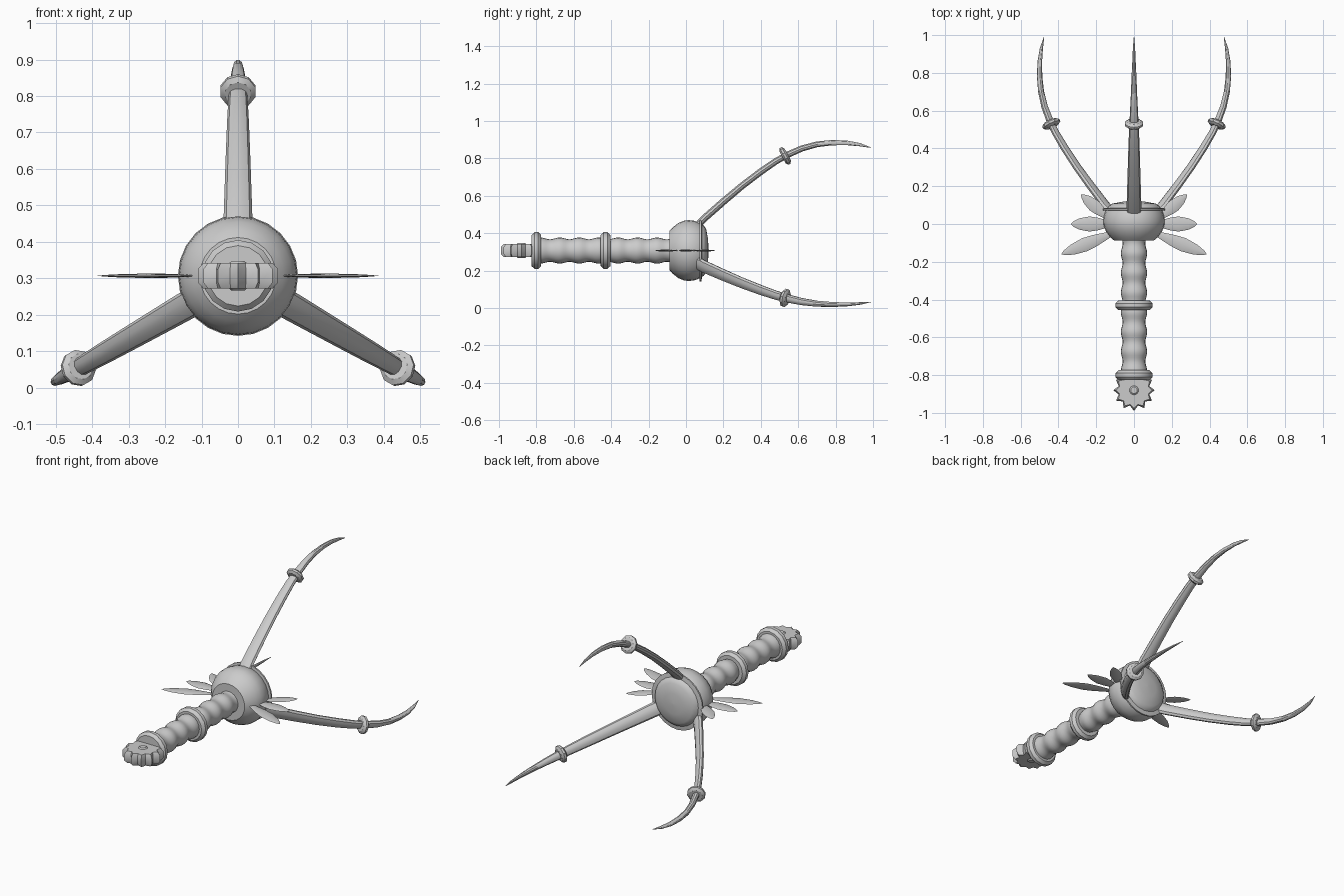
import bpy, bmesh, math
from mathutils import Matrix, Vector

cube = bpy.data.objects.get("Cube")
if cube:
    bpy.data.objects.remove(cube, do_unlink=True)

AXIS_Z = 0.307
grey = bpy.data.materials.new("light grey")
grey.use_nodes = True
grey.diffuse_color = (0.6, 0.6, 0.6, 1)
grey.node_tree.nodes["Principled BSDF"].inputs["Base Color"].default_value = (0.6, 0.6, 0.6, 1)
parts = []


def finish(bm, name, matrix=Matrix()):
    bmesh.ops.remove_doubles(bm, verts=bm.verts, dist=1e-5)
    bmesh.ops.recalc_face_normals(bm, faces=bm.faces)
    bm.transform(matrix)
    mesh = bpy.data.meshes.new(name)
    bm.to_mesh(mesh)
    bm.free()
    mesh.materials.append(grey)
    obj = bpy.data.objects.new(name, mesh)
    bpy.context.collection.objects.link(obj)
    parts.append(obj)
    return obj


def skin(name, loops, matrix=Matrix()):
    """Bridge a list of equal-length point loops and cap both ends."""
    bm = bmesh.new()
    rings = [[bm.verts.new(p) for p in loop] for loop in loops]
    n = len(rings[0])
    for a, b in zip(rings, rings[1:]):
        for i in range(n):
            j = (i + 1) % n
            bm.faces.new((a[i], a[j], b[j], b[i]))
    bm.faces.new(rings[0])
    bm.faces.new(rings[-1])
    return finish(bm, name, matrix)


def lathe(name, profile, sides, matrix):
    """Revolve (radius, y) points about the y axis."""
    turns = [2 * math.pi * i / sides for i in range(sides)]
    loops = [[(max(r, 0.0005) * math.sin(a), y, max(r, 0.0005) * math.cos(a))
              for a in turns] for r, y in profile]
    return skin(name, loops, matrix)


centre = Matrix.Translation((0, 0, AXIS_Z))

# Round body with a thin rim and a shallow domed end
lathe("body", [(0.105, -0.088), (0.125, -0.07), (0.148, -0.04), (0.16, -0.01), (0.163, 0.015),
               (0.159, 0.045), (0.15, 0.07), (0.135, 0.095), (0.115, 0.108), (0.06, 0.118),
               (0, 0.121)], 24, centre)
lathe("body_rim", [(0.14, 0.07), (0.165, 0.073), (0.165, 0.082), (0.14, 0.086)], 24, centre)

# Rippled grip
steps = 56
grip = []
for i in range(steps + 1):
    y = -0.8 + 0.73 * i / steps
    grip.append((0.065 + 0.005 * math.cos(2 * math.pi * (y + 0.675) / 0.104), y))
lathe("grip", grip, 20, centre)

# Grip collars
for name, y in (("middle_collar", -0.43), ("end_collar", -0.8)):
    lathe(name, [(0.07, y - 0.026), (0.083, y - 0.026), (0.098, y - 0.01), (0.098, y + 0.01),
                 (0.083, y + 0.026), (0.07, y + 0.026)], 16, centre)

# Toothed pommel wheel, lying flat
TEETH = 12
wheel = []
for z, tip, root in ((-0.035, 0.095, 0.078), (-0.018, 0.11, 0.084),
                     (0.018, 0.11, 0.084), (0.035, 0.095, 0.078)):
    loop = []
    for i in range(TEETH * 2):
        a = math.pi * i / TEETH - math.pi / 2
        r = root if i % 2 else tip
        loop.append((r * math.cos(a), r * math.sin(a), z))
    wheel.append(loop)
wheel_place = Matrix.Translation((0, -0.88, AXIS_Z))
skin("pommel_wheel", wheel, wheel_place)
lathe("pommel_hub", [(0, -0.041), (0.018, -0.041), (0.026, -0.034), (0.026, 0.034),
                     (0.018, 0.041), (0, 0.041)], 10,
      wheel_place @ Matrix.Rotation(math.pi / 2, 4, "X"))

# Flat leaves fanned out on both sides
LEAF = [(0, 0), (0.45, 0.15), (0.85, 0.4), (1, 0.58), (0.75, 0.8), (0.35, 0.94), (0, 1)]
for side, label in ((1, "left"), (-1, "right")):
    for kind, base, tip, width in (("front", (0.09, -0.04), (0.385, -0.16), 0.037),
                                   ("middle", (0.1, 0), (0.335, 0), 0.04),
                                   ("back", (0.12, 0.02), (0.28, 0.155), 0.034)):
        start = Vector((side * base[0], base[1], AXIS_Z))
        d = Vector((side * tip[0], tip[1], AXIS_Z)) - start
        place = (Matrix.Translation(start)
                 @ Matrix.Rotation(math.atan2(-d.x, d.y), 4, "Z")
                 @ Matrix.Diagonal((1, 1, 0.16, 1)))
        lathe(f"{label}_{kind}_leaf", [(r * width, t * d.length) for r, t in LEAF], 8, place)

# Curved prong path: y, distance from axis, half width, half thickness
PRONG = [(0.03, 0.1, 0.041, 0.02), (0.1, 0.174, 0.039, 0.02), (0.2, 0.262, 0.036, 0.02),
         (0.3, 0.346, 0.033, 0.019), (0.4, 0.422, 0.03, 0.019), (0.48, 0.477, 0.027, 0.018),
         (0.54, 0.511, 0.024, 0.018), (0.62, 0.546, 0.02, 0.017), (0.7, 0.568, 0.016, 0.016),
         (0.78, 0.577, 0.013, 0.015), (0.86, 0.576, 0.009, 0.013), (0.93, 0.566, 0.006, 0.009),
         (0.99, 0.55, 0.001, 0.001)]
prong_loops = []
for i, (y, z, w, h) in enumerate(PRONG):
    before, after = PRONG[max(i - 1, 0)], PRONG[min(i + 1, len(PRONG) - 1)]
    slope = math.atan2(after[1] - before[1], after[0] - before[0])
    loop = []
    for k in range(10):
        a = 2 * math.pi * k / 10
        u = h * math.sin(a)
        loop.append((w * math.cos(a), y - u * math.sin(slope), z + u * math.cos(slope)))
    prong_loops.append(loop)

# Three prongs, each with a tilted ring
for label, angle in (("top", 0), ("left", 120), ("right", 240)):
    spin = centre @ Matrix.Rotation(math.radians(angle), 4, "Y")
    skin(f"{label}_prong", prong_loops, spin)
    tilt = Matrix.Translation((0, 0.53, 0.506)) @ Matrix.Rotation(math.radians(28), 4, "X")
    lathe(f"{label}_prong_ring", [(0.02, -0.016), (0.036, -0.016), (0.05, -0.006), (0.05, 0.006),
                                  (0.036, 0.016), (0.02, 0.016)], 10, spin @ tilt)

# Smooth shading with sharp edges kept
bpy.ops.object.select_all(action="DESELECT")
for obj in parts:
    obj.select_set(True)
bpy.context.view_layer.objects.active = parts[0]
bpy.ops.object.shade_smooth_by_angle(angle=math.radians(30))
